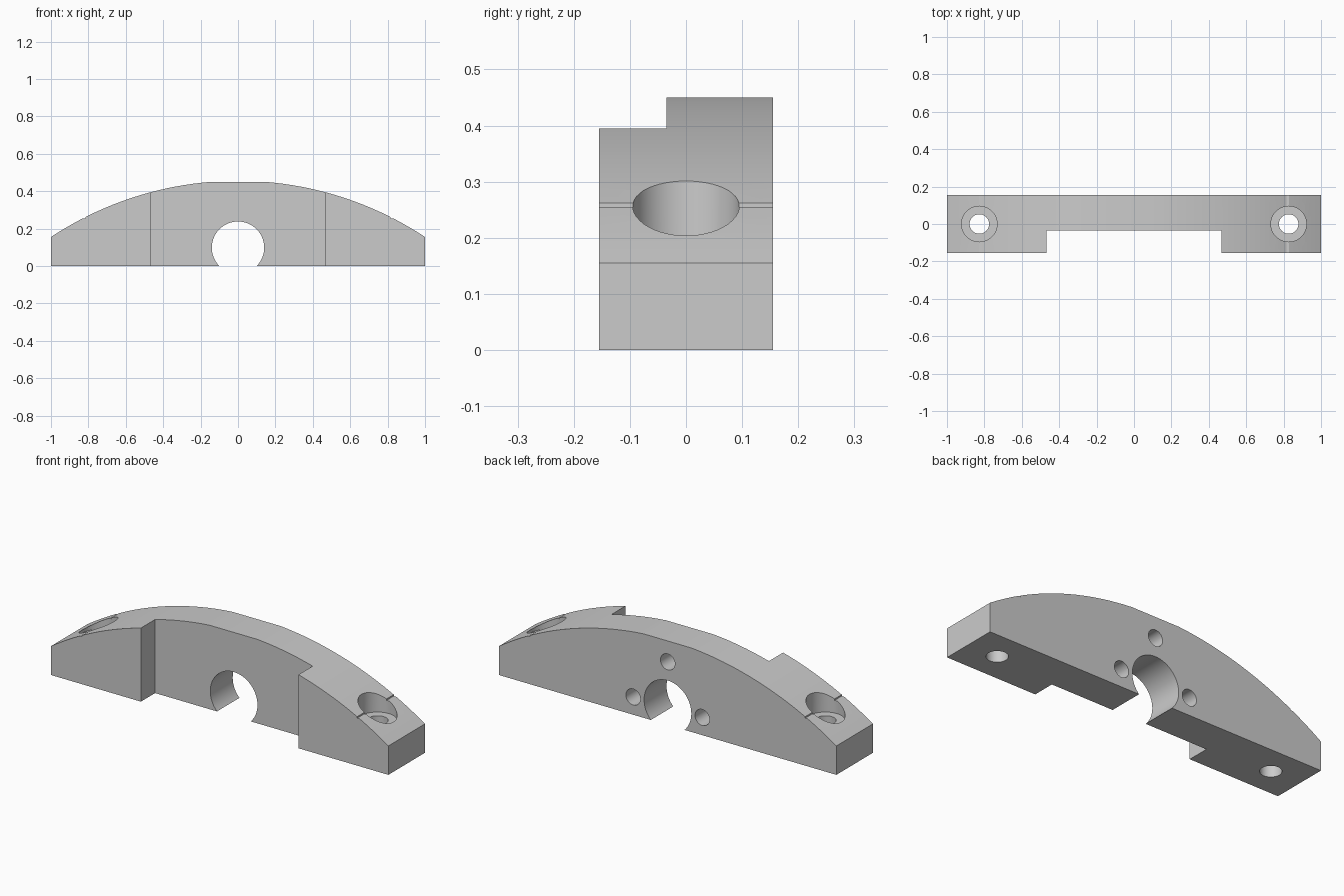
import bpy, bmesh, math
from mathutils import Matrix

cube = bpy.data.objects.get("Cube")
if cube:
    bpy.data.objects.remove(cube, do_unlink=True)

DEPTH = 0.155          # half thickness in y
ARC_R, ARC_Z = 1.8136, -1.358
TOP = 0.45

grey = bpy.data.materials.new("plain grey")
grey.use_nodes = True
colour = (0.6, 0.6, 0.6, 1)
grey.diffuse_color = colour
grey.node_tree.nodes["Principled BSDF"].inputs["Base Color"].default_value = colour


def arc(x):
    return min(TOP, math.sqrt(ARC_R ** 2 - x * x) + ARC_Z)


def make_object(name, bm):
    bmesh.ops.recalc_face_normals(bm, faces=bm.faces)
    mesh = bpy.data.meshes.new(name)
    bm.to_mesh(mesh)
    bm.free()
    mesh.materials.append(grey)
    obj = bpy.data.objects.new(name, mesh)
    bpy.context.collection.objects.link(obj)
    return obj


def prism(name, outline, y0, y1):
    bm = bmesh.new()
    face = bm.faces.new([bm.verts.new((x, y0, z)) for x, z in outline])
    ext = bmesh.ops.extrude_face_region(bm, geom=[face])
    verts = [g for g in ext["geom"] if isinstance(g, bmesh.types.BMVert)]
    bmesh.ops.translate(bm, verts=verts, vec=(0, y1 - y0, 0))
    return make_object(name, bm)


def cylinder(name, radius, length, centre, along_y=False, sides=48):
    bm = bmesh.new()
    turn = Matrix.Rotation(math.pi / 2, 4, "X") if along_y else Matrix()
    bmesh.ops.create_cone(bm, cap_ends=True, segments=sides, radius1=radius,
                          radius2=radius, depth=length,
                          matrix=Matrix.Translation(centre) @ turn)
    return make_object(name, bm)


# Arched body: flat crown, curved shoulders, a tiny ledge beside each screw hole
crown = math.sqrt(ARC_R ** 2 - (TOP - ARC_Z) ** 2)
ledge_in, ledge_out = 0.815, 0.83
half = [(crown + (ledge_in - crown) * i / 14) for i in range(15)]
right = [(x, arc(x)) for x in half]
right.append((ledge_in, arc(ledge_out)))
right += [(x, arc(x)) for x in (ledge_out, 0.87, 0.915, 0.96, 1)]
right.append((1, 0))
left = [(-x, z) for x, z in reversed(right)]
body = prism("arched_bracket", left + right, -DEPTH, DEPTH)

# Front recess between the two end pads
cutters = [prism("recess_cutter",
                 [(-0.467, -0.1), (0.467, -0.1), (0.467, 0.6), (-0.467, 0.6)],
                 -0.3, -0.035)]

# Central shaft bore, open at the bottom
cutters.append(cylinder("bore_cutter", 0.14, 1, (0, 0, 0.098), True, 64))

# Counterbored screw holes through the end pads
for side in (-1, 1):
    x = side * 0.827
    cutters.append(cylinder("counterbore_cutter", 0.095, 0.4, (x, 0, 0.387)))
    cutters.append(cylinder("screw_hole_cutter", 0.052, 1, (x, 0, 0.1)))

# Blind holes in the back, around the bore
for x, z in ((-0.205, 0.095), (0, 0.338), (0.205, 0.095)):
    cutters.append(cylinder("blind_hole_cutter", 0.043, 0.24, (x, DEPTH, z), True, 32))

for cutter in cutters:
    mod = body.modifiers.new("cut", "BOOLEAN")
    mod.operation = "DIFFERENCE"
    mod.solver = "EXACT"
    mod.object = cutter

# Apply the cuts and drop the cutters
bpy.context.view_layer.update()
graph = bpy.context.evaluated_depsgraph_get()
result = bpy.data.meshes.new_from_object(body.evaluated_get(graph))
body.modifiers.clear()
body.data = result
for cutter in cutters:
    bpy.data.objects.remove(cutter, do_unlink=True)

bpy.ops.object.select_all(action="DESELECT")
body.select_set(True)
bpy.context.view_layer.objects.active = body
bpy.ops.object.shade_smooth_by_angle(angle=math.radians(25))
